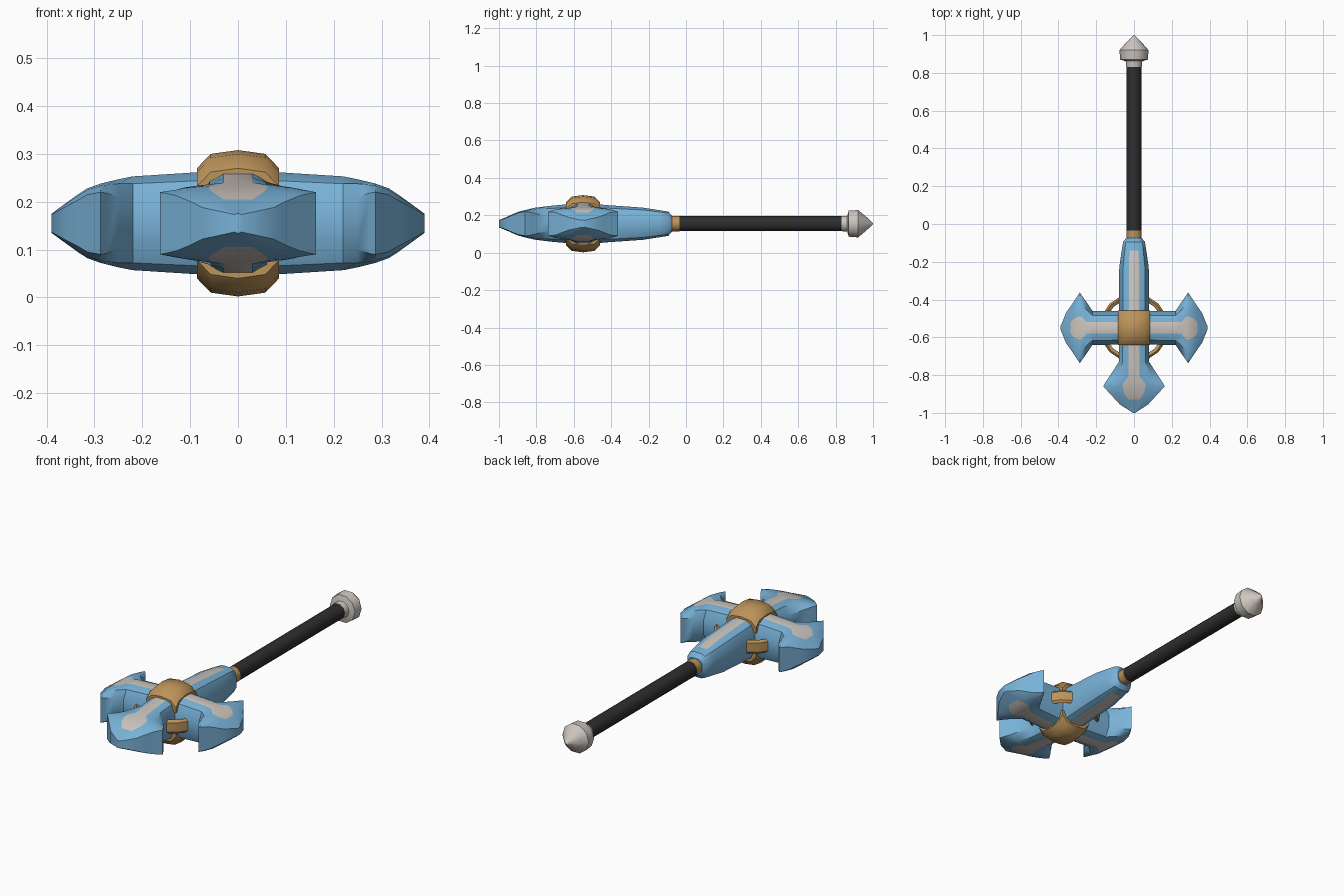
import bpy
import math
from mathutils import Matrix, Vector

if "Cube" in bpy.data.objects:
    bpy.data.objects.remove(bpy.data.objects["Cube"])

HUB = Vector((0, -0.55, 0.155))


def material(name, rgb):
    m = bpy.data.materials.new(name)
    m.use_nodes = True
    m.diffuse_color = (*rgb, 1)
    m.node_tree.nodes["Principled BSDF"].inputs["Base Color"].default_value = (*rgb, 1)
    return m


BLUE = material("sky blue", (0.19, 0.45, 0.69))
BONE = material("bone white", (0.61, 0.56, 0.52))
GOLD = material("dull gold", (0.50, 0.29, 0.10))
BLACK = material("charcoal", (0.027, 0.027, 0.027))


def make(name, verts, faces, mats, placement, angle=35):
    mesh = bpy.data.meshes.new(name)
    mesh.from_pydata(verts, [], faces)
    mesh.transform(placement)
    for m in mats:
        mesh.materials.append(m)
    ob = bpy.data.objects.new(name, mesh)
    bpy.context.collection.objects.link(ob)
    bpy.ops.object.select_all(action='DESELECT')
    ob.select_set(True)
    bpy.context.view_layer.objects.active = ob
    # consistent outward normals
    bpy.ops.object.mode_set(mode='EDIT')
    bpy.ops.mesh.select_all(action='SELECT')
    bpy.ops.mesh.normals_make_consistent(inside=False)
    bpy.ops.object.mode_set(mode='OBJECT')
    bpy.ops.object.shade_smooth_by_angle(angle=math.radians(angle))
    return ob


def loft(name, rings, mats, placement, closed=False, angle=35):
    """Skin a list of equal rings; capped unless the rings form a loop."""
    n, k = len(rings[0]), len(rings)
    verts = [p for ring in rings for p in ring]
    faces = []
    for i in range(k if closed else k - 1):
        a, b = i * n, (i + 1) % k * n
        faces += [(a + j, a + (j + 1) % n, b + (j + 1) % n, b + j) for j in range(n)]
    if not closed:
        faces += [tuple(range(n)), tuple(range((k - 1) * n, k * n))]
    return make(name, verts, faces, mats, placement, angle)


def arm(name, sections, turn, stripe_end):
    """Sections: distance, half width, side height, crown height, stripe half width."""
    rings = []
    for t, w, side, crown, s in sections:
        quarter = [(s, crown), (s + (w - s) * 0.6, side + (crown - side) * 0.75), (w, side)]
        right = quarter + [(x, -z) for x, z in reversed(quarter)]
        ring = right + [(-x, z) for x, z in reversed(right)]
        rings.append([(x, -t, z) for x, z in ring])
    place = Matrix.Translation(HUB) @ Matrix.Rotation(math.radians(turn), 4, 'Z')
    ob = loft(name, rings, [BLUE, BONE], place)
    # the crown strips, top and bottom, are the pale stripe
    for i, f in enumerate(ob.data.polygons):
        if i % 12 in (5, 11) and i // 12 < stripe_end:
            f.material_index = 1


# Hammer-like cross arms with flared blades
side_arm = [
    (0.00, 0.088, 0.035, 0.112, 0.03),
    (0.22, 0.090, 0.037, 0.098, 0.03),
    (0.25, 0.135, 0.055, 0.092, 0.03),
    (0.275, 0.17, 0.063, 0.086, 0.058),
    (0.287, 0.187, 0.065, 0.083, 0.062),
    (0.315, 0.145, 0.06, 0.073, 0.052),
    (0.335, 0.115, 0.048, 0.06, 0.03),
    (0.36, 0.08, 0.035, 0.042, 0.025),
    (0.39, 0.006, 0.018, 0.02, 0.003),
]
front_arm = [
    (0.00, 0.080, 0.035, 0.112, 0.03),
    (0.18, 0.080, 0.037, 0.095, 0.03),
    (0.26, 0.132, 0.056, 0.085, 0.03),
    (0.29, 0.152, 0.063, 0.078, 0.058),
    (0.31, 0.163, 0.065, 0.073, 0.062),
    (0.345, 0.13, 0.058, 0.064, 0.052),
    (0.38, 0.098, 0.045, 0.05, 0.03),
    (0.405, 0.075, 0.033, 0.038, 0.025),
    (0.45, 0.006, 0.018, 0.02, 0.003),
]
back_arm = [
    (0.00, 0.080, 0.035, 0.112, 0.027),
    (0.12, 0.080, 0.036, 0.1, 0.027),
    (0.32, 0.078, 0.036, 0.086, 0.027),
    (0.41, 0.065, 0.034, 0.072, 0.024),
    (0.455, 0.058, 0.03, 0.065, 0.024),
    (0.475, 0.042, 0.02, 0.042, 0.018),
]
arm("left_arm", side_arm, 90, 6)
arm("right_arm", side_arm, -90, 6)
arm("front_arm", front_arm, 0, 6)
arm("back_arm", back_arm, 180, 3)

# Domed square bosses above and below the hub
steps = [(-0.086, 0.038), (-0.057, 0.008), (0, 0), (0.057, 0.008), (0.086, 0.038)]
for name, sign in (("top_boss", 1), ("bottom_boss", -1)):
    verts = [(x, y * 1.06, sign * (0.153 - dx - dy)) for y, dy in steps for x, dx in steps]
    faces = [(r * 5 + c, r * 5 + c + 1, r * 5 + c + 6, r * 5 + c + 5)
             for r in range(4) for c in range(4)]
    rim = [0, 1, 2, 3, 4, 9, 14, 19, 24, 23, 22, 21, 20, 15, 10, 5]
    base = len(verts)
    verts += [(verts[i][0], verts[i][1], sign * 0.05) for i in rim]
    for i in range(16):
        j = (i + 1) % 16
        faces.append((rim[i], rim[j], base + j, base + i))
    faces.append(tuple(range(base, base + 16)))
    make(name, verts, faces, [GOLD], Matrix.Translation(HUB), 40)

# Ring that braces the four arms
profile = [(0.155, -0.026), (0.172, -0.036), (0.182, -0.024),
           (0.182, 0.024), (0.172, 0.036), (0.155, 0.026)]
rings = []
for i in range(16):
    a = math.tau * i / 16
    rings.append([(r * math.cos(a), r * math.sin(a), z) for r, z in profile])
loft("brace_ring", rings, [GOLD], Matrix.Translation(HUB), closed=True)


def turned(name, outline, mat, sides=12):
    """Round part along the shaft; outline pairs are position and radius."""
    rings = [[(r * math.cos(math.tau * i / sides), y, r * math.sin(math.tau * i / sides))
              for i in range(sides)] for y, r in outline]
    loft(name, rings, [mat], Matrix.Translation((0, 0, HUB.z)), angle=40)


# Shaft, collar and pommel
turned("socket", [(-0.11, 0.043), (-0.07, 0.04)], BLUE)
turned("collar", [(-0.075, 0.041), (-0.035, 0.041)], GOLD)
turned("handle", [(-0.036, 0.04), (0.84, 0.04)], BLACK)
turned("pommel", [(0.832, 0.042), (0.862, 0.044), (0.87, 0.073),
                  (0.92, 0.077), (0.965, 0.038), (1.0, 0.002)], BONE, 10)
